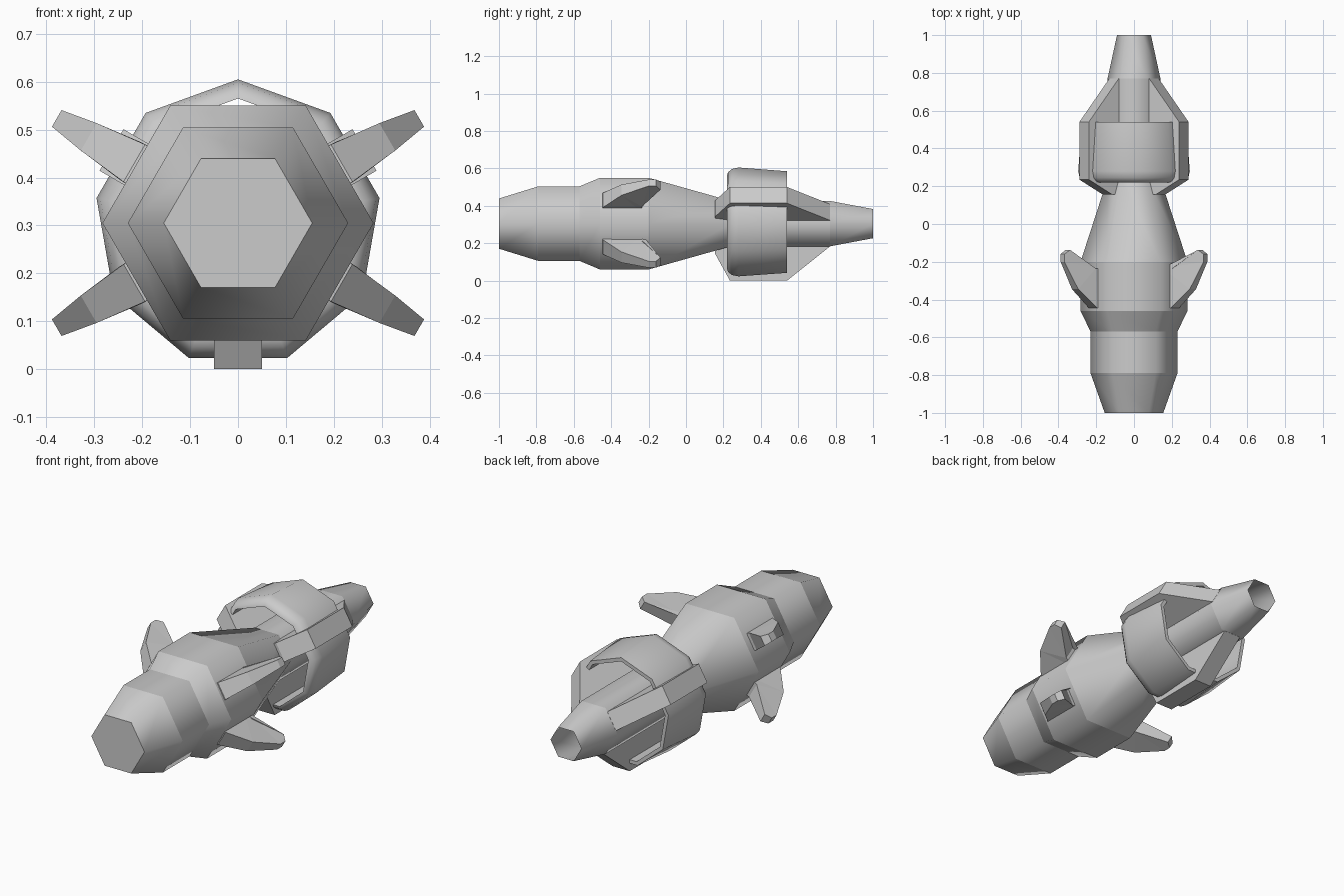
import bpy, bmesh, math
from mathutils import Vector

AXIS_Z = 0.305

cube = bpy.data.objects.get("Cube")
if cube:
    bpy.data.objects.remove(cube, do_unlink=True)

metal = bpy.data.materials.new("plain grey")
metal.use_nodes = True
metal.diffuse_color = (0.6, 0.6, 0.6, 1)
metal.node_tree.nodes["Principled BSDF"].inputs["Base Color"].default_value = (0.6, 0.6, 0.6, 1)


def finish(bm, name):
    bmesh.ops.recalc_face_normals(bm, faces=bm.faces)
    mesh = bpy.data.meshes.new(name)
    bm.to_mesh(mesh)
    bm.free()
    mesh.materials.append(metal)
    obj = bpy.data.objects.new(name, mesh)
    bpy.context.collection.objects.link(obj)
    return obj


def polar(r, y, angle, side=0.0):
    """Point at radius r around the long axis, shifted sideways."""
    c, s = math.cos(angle), math.sin(angle)
    return Vector((r * c - side * s, y, AXIS_Z + r * s + side * c))


def lathe(name, profile, sides, start, closed=False, cap_front=False):
    """Spin a (y, radius) profile around the long axis."""
    bm = bmesh.new()
    rings = [[bm.verts.new(polar(r, y, start + math.tau * i / sides))
              for i in range(sides)] for y, r in profile]
    pairs = list(zip(rings, rings[1:]))
    if closed:
        pairs.append((rings[-1], rings[0]))
    for a, b in pairs:
        for i in range(sides):
            j = (i + 1) % sides
            bm.faces.new((a[i], a[j], b[j], b[i])).smooth = True
    if cap_front:
        bm.faces.new(rings[0]).smooth = False
    if not closed:
        # bands stay distinct along the length
        for ring in rings:
            for i in range(sides):
                edge = bm.edges.get((ring[i], ring[(i + 1) % sides]))
                edge.smooth = False
    return finish(bm, name)


def fin(name, outline, angle):
    """Solid plate from (y, radius, half thickness) points."""
    bm = bmesh.new()
    a = [bm.verts.new(polar(r, y, angle, h)) for y, r, h in outline]
    b = [bm.verts.new(polar(r, y, angle, -h)) for y, r, h in outline]
    bm.faces.new(a)
    bm.faces.new(b[::-1])
    for i in range(len(a)):
        j = (i + 1) % len(a)
        bm.faces.new((a[i], b[i], b[j], a[j]))
    bmesh.ops.triangulate(bm, faces=[f for f in bm.faces if len(f.verts) > 4])
    return finish(bm, name)


# Hexagonal body with an open tail nozzle
lathe("body", [(-1, 0.155), (-0.79, 0.23), (-0.57, 0.23), (-0.46, 0.283),
               (-0.2, 0.283), (0.24, 0.14), (0.77, 0.14), (1, 0.09)],
      6, 0, cap_front=True)

# Nine-sided shroud with a rounded front lip
ring = lathe("tail_ring", [(0.22, 0.26), (0.225, 0.275), (0.245, 0.292), (0.28, 0.3),
                           (0.54, 0.28), (0.54, 0.26)],
             9, math.pi / 2, closed=True)
bpy.ops.object.select_all(action='DESELECT')
ring.select_set(True)
bpy.context.view_layer.objects.active = ring
bpy.ops.object.shade_smooth_by_angle(angle=math.radians(50))

# Three thick tail fins holding the shroud
tail_outline = [(y, r, 0.05) for y, r in
                [(0.155, 0.08), (0.155, 0.16), (0.235, 0.305),
                 (0.54, 0.305), (0.77, 0.122), (0.77, 0.08)]]
for name, deg in (("left", 30), ("right", 150), ("lower", 270)):
    fin(name + "_tail_fin", tail_outline, math.radians(deg))

# Four tapered steering fins
front_outline = [(-0.45, 0.2, 0.048), (-0.445, 0.25, 0.045), (-0.345, 0.36, 0.033),
                 (-0.2, 0.437, 0.02), (-0.16, 0.437, 0.02), (-0.137, 0.405, 0.025),
                 (-0.235, 0.26, 0.045), (-0.235, 0.2, 0.048)]
for name, deg in (("upper_left", 30), ("upper_right", 150),
                  ("lower_right", 210), ("lower_left", 330)):
    fin(name + "_steering_fin", front_outline, math.radians(deg))
